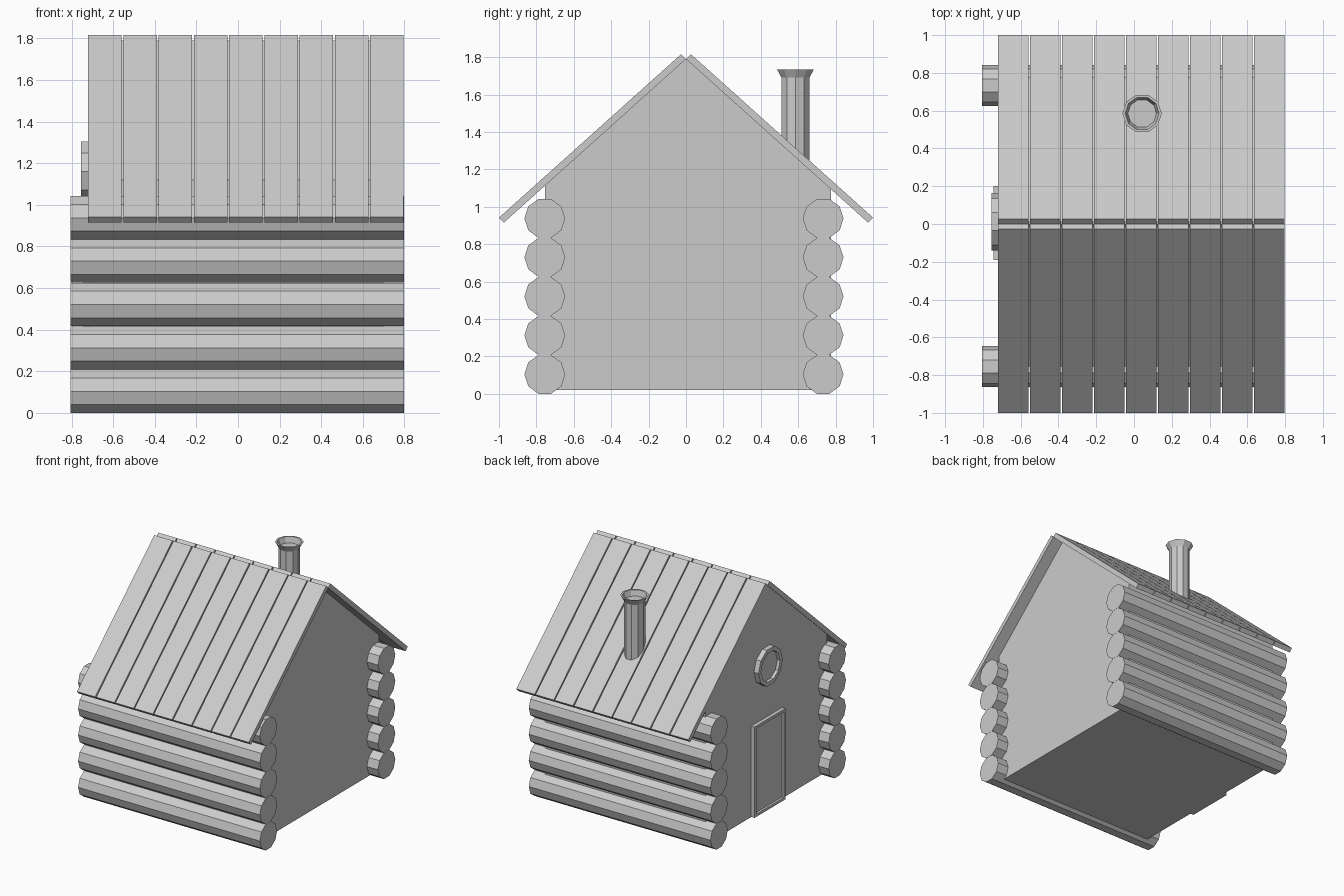
import bpy, bmesh
from math import sin, cos, pi, radians
from mathutils import Matrix, Vector

if "Cube" in bpy.data.objects:
    bpy.data.objects.remove(bpy.data.objects["Cube"])

SIDES = 10


def finish(name, bm):
    bmesh.ops.recalc_face_normals(bm, faces=bm.faces)
    mesh = bpy.data.meshes.new(name)
    bm.to_mesh(mesh)
    bm.free()
    obj = bpy.data.objects.new(name, mesh)
    bpy.context.collection.objects.link(obj)
    return obj


def lathe(name, profile, matrix, phase=0.0):
    """Turn (radius, height) points about local z, capping both ends."""
    bm = bmesh.new()
    rings = []
    for r, h in profile:
        angles = [phase + 2 * pi * i / SIDES for i in range(SIDES)]
        rings.append([bm.verts.new(matrix @ Vector((r * cos(a), r * sin(a), h))) for a in angles])
    for a, b in zip(rings, rings[1:]):
        for i in range(SIDES):
            j = (i + 1) % SIDES
            bm.faces.new((a[i], a[j], b[j], b[i]))
    bm.faces.new(rings[0])
    bm.faces.new(rings[-1])
    return finish(name, bm)


def prism(name, outline, x0, x1):
    """Extrude a (y, z) outline along x."""
    bm = bmesh.new()
    face = bm.faces.new([bm.verts.new((x0, y, z)) for y, z in outline])
    ext = bmesh.ops.extrude_face_region(bm, geom=[face])
    verts = [v for v in ext["geom"] if isinstance(v, bmesh.types.BMVert)]
    bmesh.ops.translate(bm, verts=verts, vec=(x1 - x0, 0, 0))
    return finish(name, bm)


# Cabin body with gable ends
prism("cabin_body", [(-0.755, 0.02), (0.775, 0.02), (0.775, 1.10),
                     (0, 1.79), (-0.755, 1.12)], -0.715, 0.70)

# Stacked log walls
for side, y in (("front", -0.755), ("back", 0.733)):
    for i in range(5):
        m = Matrix.Translation((0, y, 0.104 + 0.2085 * i)) @ Matrix.Rotation(radians(90), 4, 'Y')
        lathe(f"{side}_log_{i + 1}", [(0.109, -0.805), (0.109, 0.797)], m, pi / 2)

# Roof planks on both slopes
slope = [(1.0, 0.942), (0.974, 0.915), (0.0, 1.79), (0.026, 1.816)]
for side, s in (("front", -1), ("back", 1)):
    for i in range(9):
        x = -0.72 + 0.1694 * i
        prism(f"{side}_roof_plank_{i + 1}", [(s * y, z) for y, z in slope], x, x + 0.161)

# Flared chimney with a hollow top
lathe("chimney", [(0.078, 1.12), (0.078, 1.69), (0.104, 1.735), (0.09, 1.735), (0.076, 1.69)],
      Matrix.Translation((0.043, 0.585, 0)))

# Round window in the left gable
lathe("round_window", [(0.152, 0.70), (0.152, 0.755), (0.12, 0.755), (0.12, 0.73)],
      Matrix.Translation((0, 0.013, 1.16)) @ Matrix.Rotation(radians(-90), 4, 'Y'), pi / 2)

# Door with a recessed panel
door = prism("door", [(-0.19, 0.021), (0.20, 0.021), (0.20, 0.745), (-0.19, 0.745)], -0.745, -0.70)
bm = bmesh.new()
bm.from_mesh(door.data)
panel = min(bm.faces, key=lambda f: f.calc_center_median().x)
bmesh.ops.inset_region(bm, faces=[panel], thickness=0.03)
ext = bmesh.ops.extrude_face_region(bm, geom=[panel])
bmesh.ops.translate(bm, verts=[v for v in ext["geom"] if isinstance(v, bmesh.types.BMVert)],
                    vec=(0.018, 0, 0))
if panel.is_valid:
    bmesh.ops.delete(bm, geom=[panel], context='FACES_ONLY')
bmesh.ops.recalc_face_normals(bm, faces=bm.faces)
bm.to_mesh(door.data)
bm.free()
